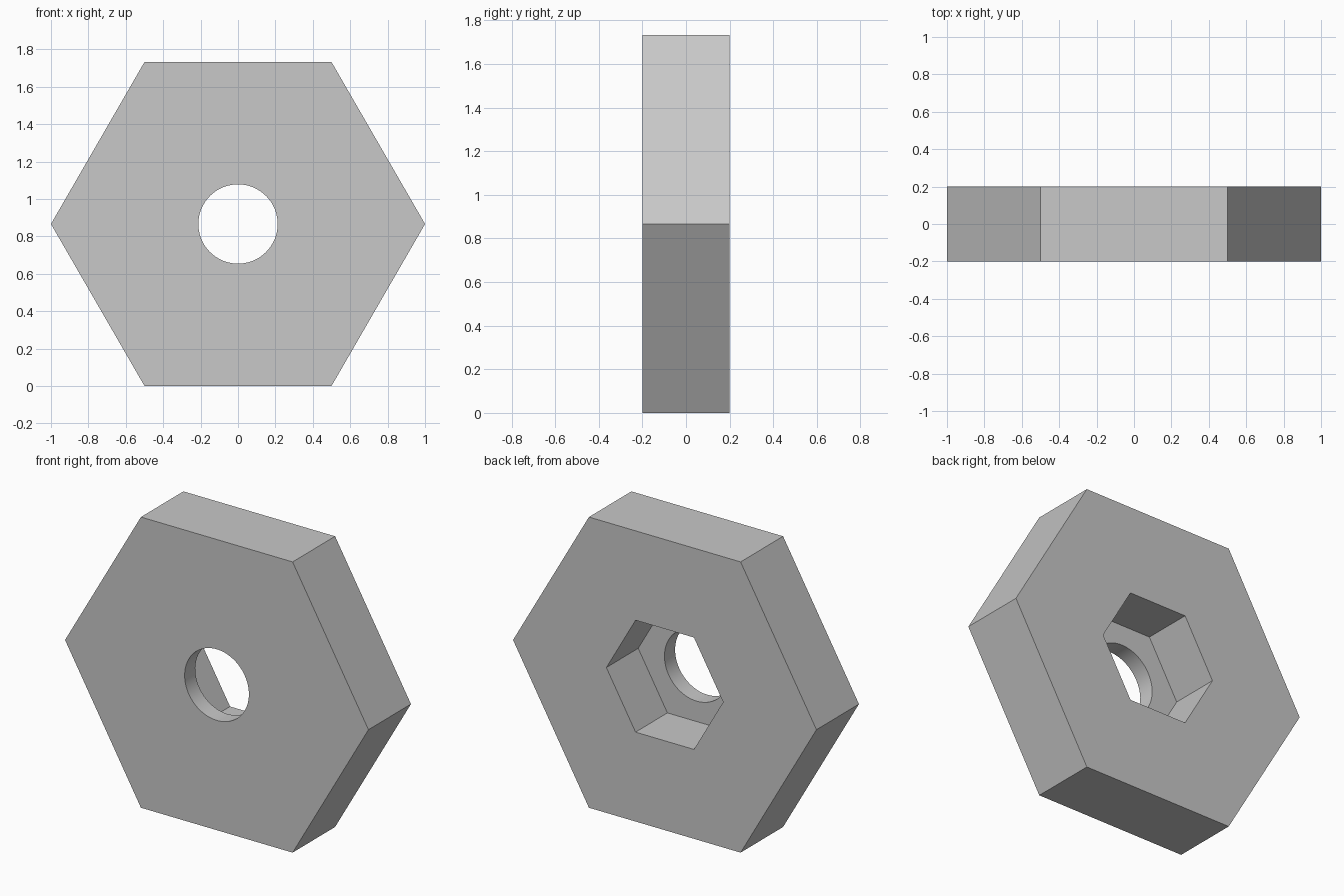
import bpy
from math import pi, sqrt, radians

if "Cube" in bpy.data.objects:
    bpy.data.objects.remove(bpy.data.objects["Cube"], do_unlink=True)

RADIUS = 1.0
HALF_DEPTH = 0.2
CENTRE_Z = RADIUS * sqrt(3) / 2

grey = bpy.data.materials.new("light grey")
grey.use_nodes = True
grey.diffuse_color = (0.58, 0.58, 0.58, 1)
grey.node_tree.nodes["Principled BSDF"].inputs["Base Color"].default_value = grey.diffuse_color


def prism(name, sides, radius, y_front, y_back):
    """Regular prism along y, with a corner pointing at +x."""
    bpy.ops.mesh.primitive_cylinder_add(vertices=sides, radius=radius, depth=y_back - y_front)
    obj = bpy.context.object
    obj.name = name
    obj.rotation_euler = (pi / 2, pi / 6, 0)
    obj.location = (0, (y_front + y_back) / 2, CENTRE_Z)
    bpy.ops.object.transform_apply(location=True, rotation=True, scale=True)
    obj.data.materials.append(grey)
    return obj


# Hexagonal body, round through hole, hexagonal pocket in the back
body = prism("hexagonal_plate", 6, RADIUS, -HALF_DEPTH, HALF_DEPTH)
cutters = [
    prism("bolt_hole_cutter", 64, 0.212, -0.4, 0.4),
    prism("nut_pocket_cutter", 6, 0.385, -0.1, 0.4),
]

for cutter in cutters:
    cutter.hide_render = True
    bpy.ops.object.select_all(action="DESELECT")
    bpy.context.view_layer.objects.active = body
    body.select_set(True)
    cut = body.modifiers.new(cutter.name, "BOOLEAN")
    cut.operation = "DIFFERENCE"
    cut.solver = "EXACT"
    cut.object = cutter
    bpy.ops.object.modifier_apply(modifier=cut.name)
    bpy.data.objects.remove(cutter, do_unlink=True)

# Smooth hole wall with crisp edges elsewhere
bpy.ops.object.shade_smooth_by_angle(angle=radians(30))
